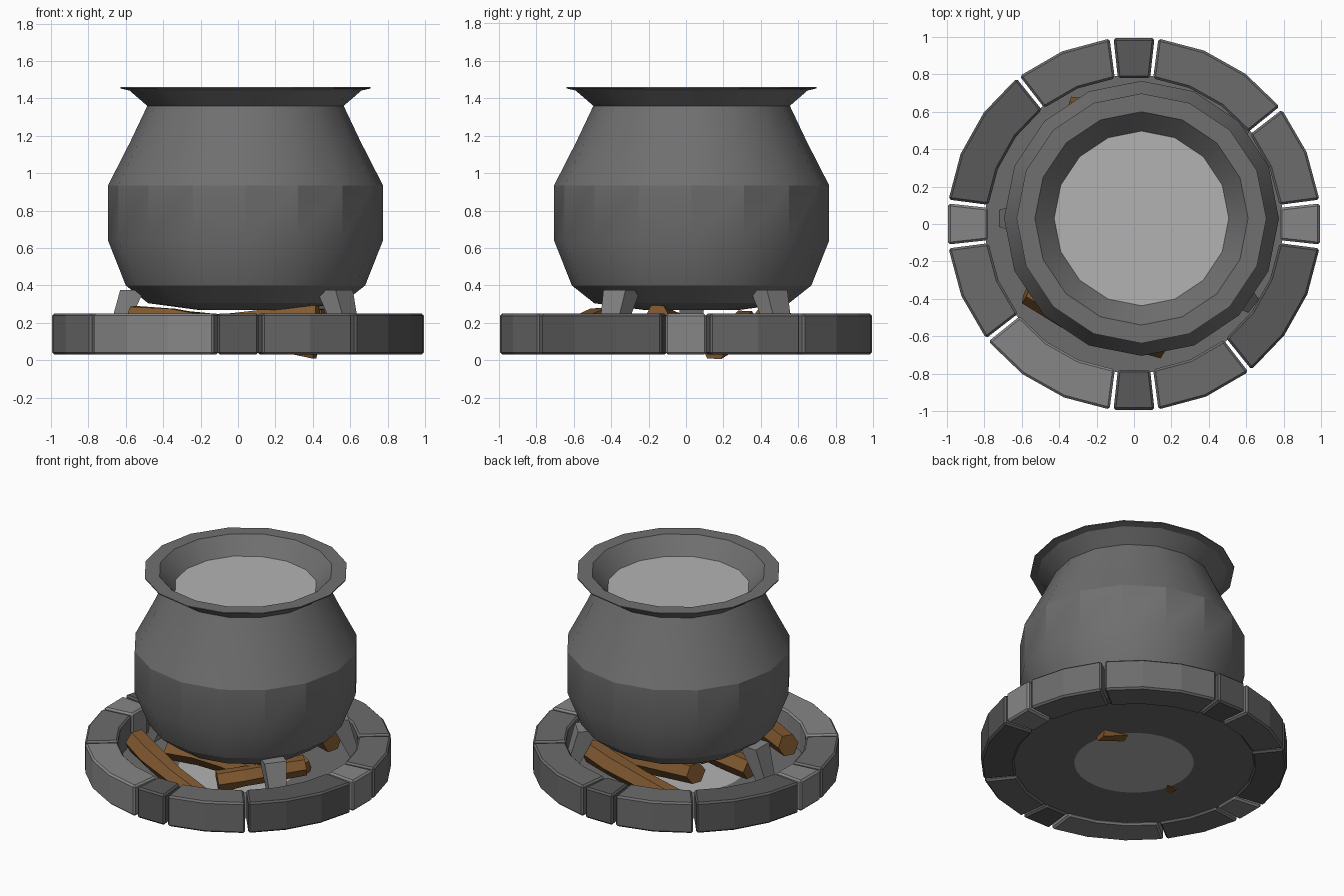
import bpy, bmesh, random
from math import sin, cos, pi, radians
from mathutils import Vector, Quaternion

if "Cube" in bpy.data.objects:
    bpy.data.objects.remove(bpy.data.objects["Cube"])

random.seed(4)


def mat(name, r, g, b):
    m = bpy.data.materials.new(name)
    m.diffuse_color = (r, g, b, 1)
    m.use_nodes = True
    m.node_tree.nodes["Principled BSDF"].inputs["Base Color"].default_value = m.diffuse_color
    return m


IRON = mat("iron", .16, .16, .16)
STONES = [mat("stone_dark", .10, .10, .10), mat("stone_mid", .15, .15, .15), mat("stone_light", .24, .24, .24)]
WOOD = mat("wood", .22, .10, .03)
PALE = mat("pale_grey", .45, .45, .45)


def make(name, verts, faces, material):
    me = bpy.data.meshes.new(name)
    me.from_pydata(verts, [], faces)
    bm = bmesh.new()
    bm.from_mesh(me)
    bmesh.ops.recalc_face_normals(bm, faces=bm.faces)
    bm.to_mesh(me)
    bm.free()
    ob = bpy.data.objects.new(name, me)
    bpy.context.collection.objects.link(ob)
    me.materials.append(material)
    return ob


def loft(name, rings, material, caps=True):
    n = len(rings[0])
    verts = [v for r in rings for v in r]
    faces = [(i * n + j, i * n + (j + 1) % n, (i + 1) * n + (j + 1) % n, (i + 1) * n + j)
             for i in range(len(rings) - 1) for j in range(n)]
    if caps:
        faces += [tuple(range(n)), tuple(range(len(verts) - n, len(verts)))]
    return make(name, verts, faces, material)


def circle(r, z, n, cx=0, cy=0):
    return [(cx + r * cos(2 * pi * i / n), cy + r * sin(2 * pi * i / n), z) for i in range(n)]


# Hearth stones: each quarter has one short, one medium and one long block
def stone(name, a0, a1, segs, material):
    rings = []
    for i in range(segs + 1):
        a = radians(a0 + (a1 - a0) * i / segs)
        rings.append([(r * cos(a), r * sin(a), z) for r, z in
                      ((.785, .03), (1, .03), (1, .25), (.785, .25))])
    ob = loft(name, rings, material)
    b = ob.modifiers.new("bevel", 'BEVEL')
    b.width = .012
    b.segments = 1
    b.limit_method = 'ANGLE'
    b.angle_limit = radians(40)


SHADES = [(2, 1, 1), (0, 1, 0), (2, 1, 2), (0, 1, 0)]
for q in range(4):
    for k, (a0, a1, segs) in enumerate([(-6.3, 6.3, 1), (7.5, 37.7, 2), (38.9, 82.5, 3)]):
        stone(f"hearth_stone_{q * 3 + k + 1}", a0 + 90 * q, a1 + 90 * q, segs, STONES[SHADES[q][k]])

# Hearth floor with the ash bed in the middle
loft("hearth_floor", [circle(.39, .045, 32), circle(.80, .045, 32)], STONES[1], caps=False)
make("ash_bed", circle(.39, .045, 32), [tuple(range(32))], PALE)

# Cauldron shell, turned from a profile
CX, CY = .04, .03
profile = [(.26, .27), (.52, .305), (.64, .40), (.735, .64), (.735, .935), (.615, 1.17),
           (.525, 1.36), (.62, 1.442), (.668, 1.453), (.668, 1.46), (.57, 1.46), (.465, 1.345)]
pot = loft("cauldron", [circle(r, z, 16, CX, CY) for r, z in profile], IRON, caps=False)
bm = bmesh.new()
bm.from_mesh(pot.data)
bmesh.ops.contextual_create(bm, geom=[e for e in bm.edges if e.is_boundary and e.verts[0].co.z < .28])
bmesh.ops.recalc_face_normals(bm, faces=bm.faces)
bm.to_mesh(pot.data)
bm.free()
bpy.context.view_layer.objects.active = pot
pot.select_set(True)
bpy.ops.object.shade_smooth_by_angle(angle=radians(22.2))
pot.select_set(False)

# Cauldron contents
make("cauldron_contents", circle(.467, 1.347, 16, CX, CY), [tuple(range(16))], PALE)


# Legs: tapered bars splaying outwards
def leg(name, deg):
    d = Vector((cos(radians(deg)), sin(radians(deg)), 0))
    s = Vector((-d.y, d.x, 0))
    c = Vector((CX, CY, 0))
    rings = []
    for r0, r1, w, z in ((.54, .67, .075, .375), (.70, .76, .045, .05)):
        rings.append([c + d * r + s * k + Vector((0, 0, z))
                      for r, k in ((r0, -w), (r1, -w), (r1, w), (r0, w))])
    loft(name, rings, STONES[2])


for i, deg in enumerate((180, -38, 43)):
    leg(f"cauldron_leg_{i + 1}", deg)


# Firewood: bent six-sided logs
def log(name, a, b, r0, r1, bend):
    a, b = Vector(a), Vector(b)
    d = (b - a).normalized()
    u = d.cross(Vector((0, 0, 1))).normalized()
    v = u.cross(d)
    rings = []
    for t in (0, .3, .65, 1):
        p = a.lerp(b, t) + (u * bend + v * abs(bend) * .4) * sin(pi * t)
        r = r0 + (r1 - r0) * t
        ring = []
        for k in range(6):
            w = r * random.uniform(.88, 1.1)
            ring.append(p + u * w * cos(k * pi / 3) + v * w * sin(k * pi / 3))
        rings.append(ring)
    loft(name, rings, WOOD)


LOGS = [((-.57, -.35, .22), (.17, -.65, .12), .085, .07, .04),
        ((-.44, -.12, .105), (.30, -.22, .15), .08, .075, -.03),
        ((.46, .42, .20), (-.35, .62, .14), .085, .07, .03),
        ((.42, .15, .075), (-.30, .32, .20), .072, .08, .03),
        ((.43, -.15, .235), (-.15, -.02, .17), .07, .075, -.03),
        ((.10, -.38, .12), (.52, .02, .19), .075, .065, .03)]
for i, args in enumerate(LOGS):
    log(f"log_{i + 1}", *args)
